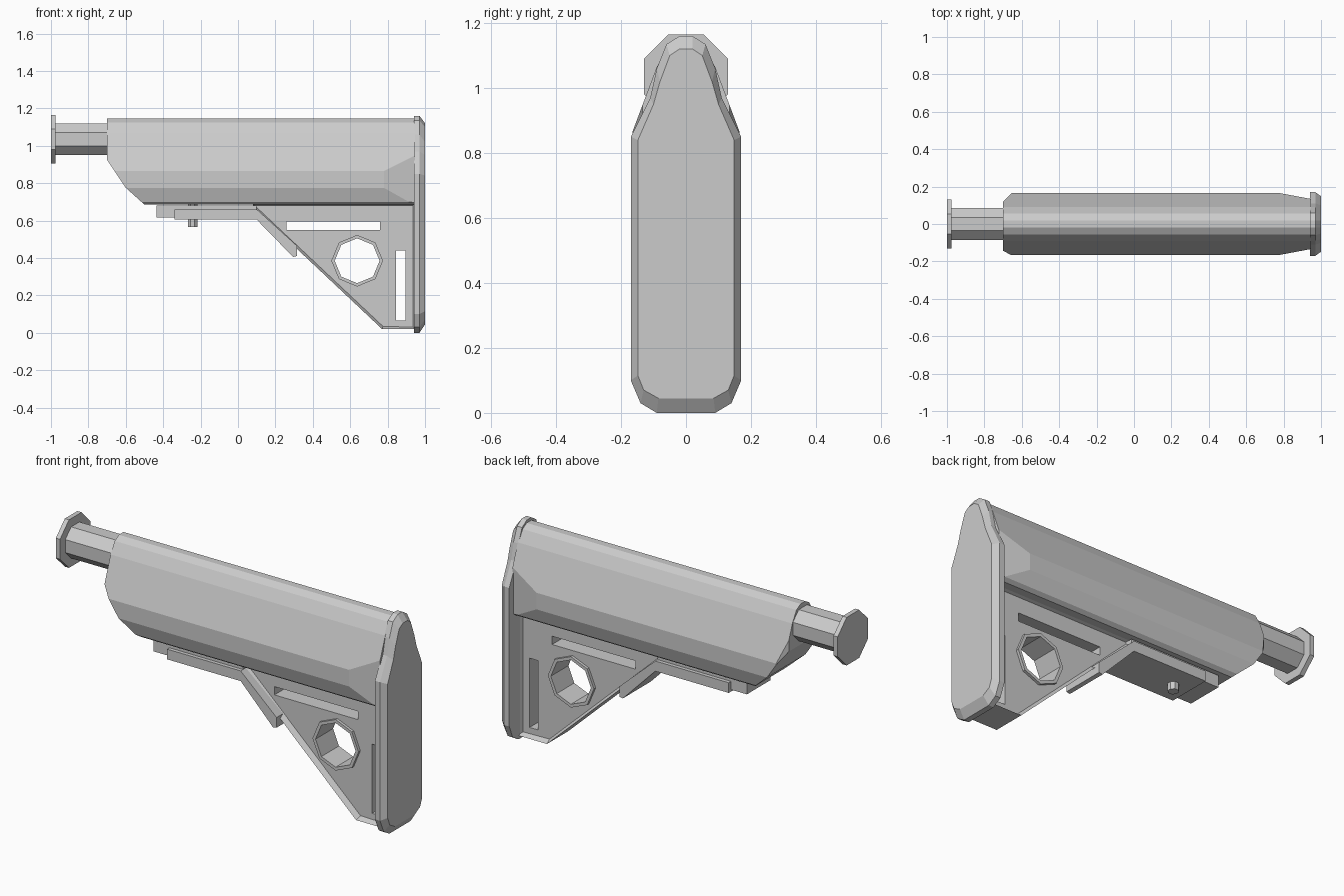
import bpy, bmesh
from math import pi, cos, sin
from mathutils import Vector

old = bpy.data.objects.get("Cube")
if old:
    bpy.data.objects.remove(old, do_unlink=True)

GREY = (0.6, 0.6, 0.6, 1)
grey = bpy.data.materials.new("plain_grey")
grey.use_nodes = True
grey.diffuse_color = GREY
grey.node_tree.nodes["Principled BSDF"].inputs["Base Color"].default_value = GREY


def loft(rings, caps=True):
    """Join matching rings of points into a mesh."""
    bm = bmesh.new()
    loops = [[bm.verts.new(p) for p in ring] for ring in rings]
    n = len(loops[0])
    for a, b in zip(loops, loops[1:]):
        for i in range(n):
            j = (i + 1) % n
            bm.faces.new((a[i], a[j], b[j], b[i]))
    if caps:
        bm.faces.new(loops[0])
        bm.faces.new(loops[-1])
    bmesh.ops.recalc_face_normals(bm, faces=bm.faces)
    return bm


def finish(name, bm):
    mesh = bpy.data.meshes.new(name)
    bmesh.ops.recalc_face_normals(bm, faces=bm.faces)
    bm.to_mesh(mesh)
    bm.free()
    mesh.materials.append(grey)
    obj = bpy.data.objects.new(name, mesh)
    bpy.context.collection.objects.link(obj)
    return obj


def mirrored(half):
    return half + [(-y, z) for y, z in reversed(half)]


def along_x(profile, x):
    return [(x, y, z) for y, z in profile]


def along_y(profile, w):
    return loft([[(x, y, z) for x, z in profile] for y in (-w, w)])


def octagon(cx, cy, r, turn=0.0):
    return [(cx + r * cos(turn + i * pi / 4), cy + r * sin(turn + i * pi / 4)) for i in range(8)]


def rect(x0, x1, z0, z1):
    return [(x0, z0), (x1, z0), (x1, z1), (x0, z1)]


def trim(bm, point, normal):
    """Slice away everything on the normal side and close the cut."""
    bmesh.ops.bisect_plane(bm, geom=bm.verts[:] + bm.edges[:] + bm.faces[:],
                           plane_co=point, plane_no=Vector(normal), clear_outer=True)
    bmesh.ops.holes_fill(bm, edges=[e for e in bm.edges if e.is_boundary])


# Buffer tube and its end flange
flat = 1 / cos(pi / 8)
for name, x0, x1, r in (("buffer_tube", -0.98, -0.6, 0.085), ("tube_flange", -1.0, -0.975, 0.13)):
    ring = octagon(0, 1.035, r * flat, pi / 8)
    finish(name, loft([along_x(ring, x0), along_x(ring, x1)]))

# Cheek body: long faceted shell with a slanted nose and narrowed rear
section = mirrored([(0.02, 1.145), (0.055, 1.125), (0.09, 1.065), (0.165, 0.865),
                    (0.165, 0.775), (0.14, 0.70), (0.12, 0.685)])
body = loft([along_x(section, -0.7), along_x(section, 0.945)])
trim(body, (-0.7, 0, 0.865), (-0.09, 0, -0.10))
trim(body, (-0.6, 0, 0.775), (-0.09, 0, -0.06))
trim(body, (-0.7, 0.12, 0.9), (-0.045, 0.045, 0))
for side in (1, -1):
    trim(body, (0.78, side * 0.165, 0.8), (0.03, side * 0.16, 0))
finish("cheek_body", body)

# Butt plate with a bevelled rear face
outer = mirrored([(0.02, 1.16), (0.06, 1.135), (0.09, 1.06), (0.11, 0.97),
                  (0.17, 0.85), (0.17, 0.10), (0.14, 0.03), (0.09, 0.0)])
inner = mirrored([(0.02, 1.12), (0.05, 1.10), (0.08, 1.02), (0.10, 0.95),
                  (0.148, 0.84), (0.148, 0.115), (0.13, 0.07), (0.085, 0.045)])
finish("butt_plate", loft([along_x(outer, 0.94), along_x(outer, 0.97), along_x(inner, 1.0)]))

# Triangular web with a raised rim, slots and a round opening
web_bm = along_y([(0.08, 0.69), (0.945, 0.69), (0.945, 0.02), (0.77, 0.02), (0.08, 0.67)], 0.09)
for cap in [f for f in web_bm.faces if abs(f.normal.y) > 0.9]:
    bmesh.ops.inset_region(web_bm, faces=[cap], thickness=0.015, depth=-0.03)
web = finish("web", web_bm)
HOLE = (0.637, 0.385)
for shape in (rect(0.26, 0.76, 0.55, 0.595), rect(0.845, 0.895, 0.065, 0.44), octagon(*HOLE, 0.128)):
    cutter = finish("cutter", along_y(shape, 0.3))
    cutter.hide_render = True
    mod = web.modifiers.new("cut", 'BOOLEAN')
    mod.operation, mod.solver, mod.object = 'DIFFERENCE', 'EXACT', cutter
    bpy.context.view_layer.objects.active = web
    bpy.ops.object.modifier_apply(modifier=mod.name)
    bpy.data.objects.remove(cutter, do_unlink=True)

# Raised ring lining the opening
rings = [[(x, y, z) for x, z in octagon(*HOLE, r)]
         for r, y in ((0.138, -0.075), (0.138, 0.075), (0.12, 0.075), (0.12, -0.075), (0.138, -0.075))]
ring_bm = loft(rings, caps=False)
bmesh.ops.remove_doubles(ring_bm, verts=ring_bm.verts, dist=0.0001)
finish("opening_ring", ring_bm)

# Adjustment lever, the slab above it and the locking pin
finish("adjustment_lever", along_y([(-0.34, 0.66), (0.10, 0.66), (0.315, 0.465), (0.315, 0.41),
                                    (0.295, 0.405), (0.10, 0.605), (-0.34, 0.605)], 0.12))
finish("lever_slab", along_y(rect(-0.435, 0.1, 0.615, 0.68), 0.10))
pin = octagon(-0.242, 0, 0.028, pi / 8)
finish("locking_pin", loft([[(x, y, z) for x, y in pin] for z in (0.565, 0.70)]))
